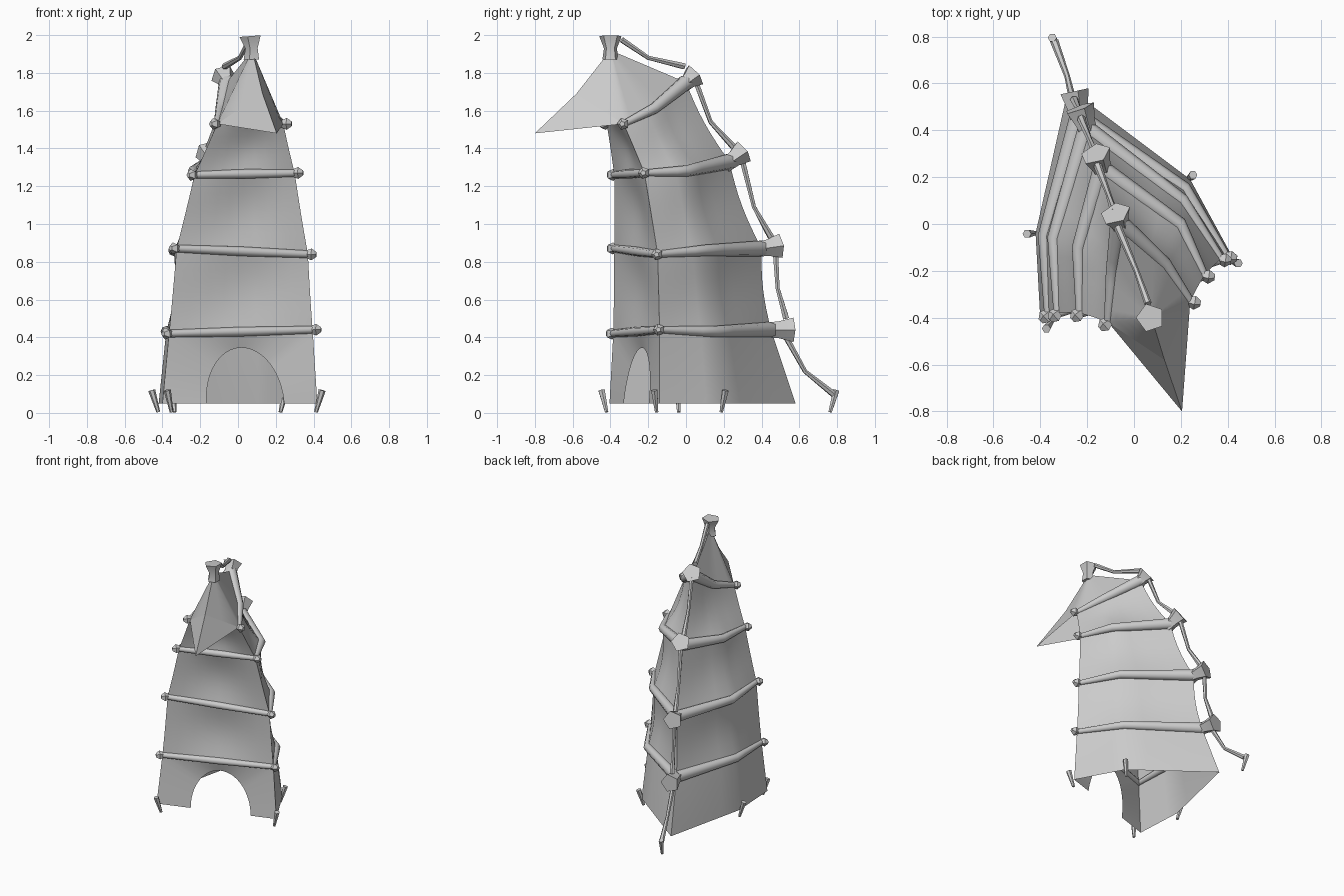
import bpy
import math
from mathutils import Vector as V

cube = bpy.data.objects.get("Cube")
if cube:
    bpy.data.objects.remove(cube)

hide = bpy.data.materials.new("plain grey")
hide.diffuse_color = (0.6, 0.6, 0.6, 1)
hide.use_nodes = True
hide.node_tree.nodes["Principled BSDF"].inputs["Base Color"].default_value = (0.6, 0.6, 0.6, 1)


def make(name, verts, faces, angle=60):
    mesh = bpy.data.meshes.new(name)
    mesh.from_pydata([tuple(v) for v in verts], [], faces)
    mesh.validate()
    mesh.materials.append(hide)
    ob = bpy.data.objects.new(name, mesh)
    bpy.context.collection.objects.link(ob)
    bpy.ops.object.select_all(action='DESELECT')
    ob.select_set(True)
    bpy.context.view_layer.objects.active = ob
    bpy.ops.object.mode_set(mode='EDIT')
    bpy.ops.mesh.select_all(action='SELECT')
    bpy.ops.mesh.remove_doubles(threshold=0.0005)
    bpy.ops.mesh.normals_make_consistent(inside=False)
    bpy.ops.object.mode_set(mode='OBJECT')
    bpy.ops.object.shade_smooth_by_angle(angle=math.radians(angle))


def tube(name, path, radii, sides=8):
    """Capped tube along a path with a radius at each point."""
    path = [V(p) for p in path]
    verts, faces = [], []
    for i, p in enumerate(path):
        d = (path[min(i + 1, len(path) - 1)] - path[max(i - 1, 0)]).normalized()
        up = V((0, 0, 1)) if abs(d.z) < 0.9 else V((0, 1, 0))
        a = d.cross(up).normalized()
        b = a.cross(d)
        for k in range(sides):
            t = 2 * math.pi * k / sides
            verts.append(p + (a * math.cos(t) + b * math.sin(t)) * radii[i])
    for i in range(len(path) - 1):
        for k in range(sides):
            k2 = (k + 1) % sides
            faces.append((i * sides + k, i * sides + k2, (i + 1) * sides + k2, (i + 1) * sides + k))
    faces += [tuple(range(sides)), tuple(range(len(verts) - sides, len(verts)))]
    make(name, verts, faces, 50)


# Frame rings from the ground up: right front, right middle, back, left middle, left front
rings = [[V(p) for p in ring] for ring in (
    ((-.4, -.405, .05), (-.42, -.04, .05), (-.28, .58, .05), (.24, .19, .05), (.42, -.14, .05)),
    ((-.365, -.385, .42), (-.38, -.05, .43), (-.235, .45, .44), (.215, .15, .43), (.395, -.14, .44)),
    ((-.325, -.38, .87), (-.34, -.06, .86), (-.2, .4, .87), (.205, .1, .86), (.37, -.15, .84)),
    ((-.23, -.38, 1.26), (-.235, -.1, 1.28), (-.135, .23, 1.33), (.195, 0, 1.28), (.3, -.22, 1.27)),
    ((-.11, -.42, 1.53), (-.09, -.2, 1.61), (-.06, 0, 1.75), (.13, -.17, 1.61), (.24, -.33, 1.53)),
)]
flare_ends = [V((-.26, .565, .44)), V((-.235, .495, .885)), V((-.165, .3, 1.385)), V((-.08, .045, 1.79))]
SIDE = 8


def side_line(ring, side):
    """Points along one side, front to back: 0 right, 1 left."""
    a, m, b = (ring[0], ring[1], ring[2]) if side == 0 else (ring[4], ring[3], ring[2])
    half = SIDE // 2
    return [a.lerp(m, i / half) for i in range(half)] + [m.lerp(b, i / half) for i in range(half + 1)]


def front_line(ring):
    return [ring[4].lerp(ring[0], i / SIDE) for i in range(SIDE + 1)]


def doorway(low, high, steps=32):
    """Front panel of the lowest band, cut by an arch."""
    r0, l0, r1, l1 = low[0], low[4], high[0], high[4]
    outer, arch = [], []
    for i in range(steps + 1):
        t = i / steps
        if t <= 0.25:
            outer.append(r0.lerp(r1, t * 4))
        elif t < 0.75:
            outer.append(r1.lerp(l1, (t - 0.25) * 2))
        else:
            outer.append(l1.lerp(l0, (t - 0.75) * 4))
        h = math.sin(math.pi * t)
        p = r0.lerp(l0, 0.535 - 0.25 * math.cos(math.pi * t))
        arch.append(p + V((-0.02 * h, 0.03 * h, 0.295 * h)))
    n = steps + 1
    return outer + arch, [(i, i + 1, n + i + 1, n + i) for i in range(steps)]


def hide_band(name, low, high, sag, front_sag, rows=8):
    """Stretched hide between two rings, sagging inward between the poles."""
    centre = sum(low + high, V()) / 10
    weights = [sag * (0.05 + 0.55 * i / SIDE + 0.5 * math.sin(math.pi * i / SIDE)) for i in range(SIDE + 1)]
    front_weights = [0.05 * sag + front_sag * math.sin(math.pi * i / SIDE) for i in range(SIDE + 1)]
    spans = [(side_line(low, 0), side_line(high, 0), weights),
             (side_line(low, 1), side_line(high, 1), weights)]
    verts, faces, w = [], [], SIDE + 1
    if front_sag:
        spans.append((front_line(low), front_line(high), front_weights))
    else:
        verts, faces = doorway(low, high)
    for lo, hi, amounts in spans:
        start = len(verts)
        for r in range(rows + 1):
            t = r / rows
            for p, q, amount in zip(lo, hi, amounts):
                s = p.lerp(q, t)
                inward = V((centre.x - s.x, centre.y - s.y, 0)).normalized()
                verts.append(s + inward * amount * math.sin(math.pi * t))
        for r in range(rows):
            for i in range(SIDE):
                k = start + r * w + i
                faces.append((k, k + 1, k + w + 1, k + w))
    make(name, verts, faces, 95)


for lv, (sag, front_sag) in enumerate(((0, 0), (.03, .03), (.035, .035), (.035, .03))):
    hide_band(f"hide_band_{lv + 1}", rings[lv], rings[lv + 1], sag, front_sag)

# Hood and pointed visor over the smoke opening
top = V((.075, -.4, 1.92))
brow = V((.13, -.58, 1.69))
tip = V((.205, -.8, 1.48))
right4, left4 = rings[4][0], rings[4][4]
rim = side_line(rings[4], 0) + side_line(rings[4], 1)[-2::-1]
rim += [left4.lerp(brow, .5), brow, brow.lerp(right4, .5)]
verts, faces = [], []
ROWS, N = 5, len(rim)
for r in range(ROWS + 1):
    t = r / ROWS
    for p in rim:
        verts.append(p.lerp(top + (p - top).normalized() * 0.045, t))
for r in range(ROWS):
    for i in range(N):
        j = (i + 1) % N
        faces.append((r * N + i, r * N + j, (r + 1) * N + j, (r + 1) * N + i))
make("hood", verts, faces, 80)
make("visor", [right4, brow, tip, left4], [(0, 1, 2), (1, 3, 2)], 20)

# Tapered side poles, front crossbars, tip knobs and flared back ends
for lv in range(1, 5):
    ring = rings[lv]
    for s, side in enumerate(("right", "left")):
        tube(f"{side}_pole_{lv}", side_line(ring, s), [0.018 + 0.024 * i / SIDE for i in range(SIDE + 1)])
    if lv < 4:
        tube(f"front_crossbar_{lv}", [ring[0], ring[0].lerp(ring[4], .5), ring[4]], [.02, .025, .02])
    middle = (ring[0] + ring[4]) / 2
    for side, p in (("right", ring[0]), ("left", ring[4])):
        out = ((p - middle).normalized() + V((.15, -.45, 0))).normalized()
        tube(f"{side}_knob_{lv}", [p - out * .01, p + out * .02, p + out * .045], [.02, .033, .014], 5)
    back, end = ring[2], flare_ends[lv - 1]
    tube(f"back_flare_{lv}", [back.lerp(end, -.4), back.lerp(end, .3), end], [.04, .046, .068], 5)
tube("top_flare", [top - V((0, 0, .05)), top + V((0, 0, .01)), V((.07, -.4, 1.995))], [.045, .036, .062], 5)

# Guy rope running down the back from knot to knot
rope = [((.06, -.34, 1.975), (.01, -.2, 1.88), (-.07, -.01, 1.835)),
        ((-.085, .05, 1.76), (-.11, .13, 1.54), (-.155, .25, 1.41)),
        ((-.165, .3, 1.33), (-.19, .36, 1.09), (-.225, .45, .93)),
        ((-.235, .475, .83), (-.235, .485, .66), (-.255, .53, .5)),
        ((-.262, .53, .4), (-.285, .63, .22), (-.34, .78, .1))]
for i, path in enumerate(rope):
    tube(f"guy_rope_{i + 1}", path, [.016, .012, .018], 6)

# Ground pegs leaning outward
for i, (x, y) in enumerate(((-.36, -.43), (-.435, -.04), (.235, .195), (.425, -.16), (-.34, .775))):
    lean = V((x, y, 0)).normalized() * .022
    base = V((x, y, 0))
    tube(f"ground_peg_{i + 1}", [base - lean * .6 + V((0, 0, .004)), base + lean + V((0, 0, .12))], [.01, .019], 6)
